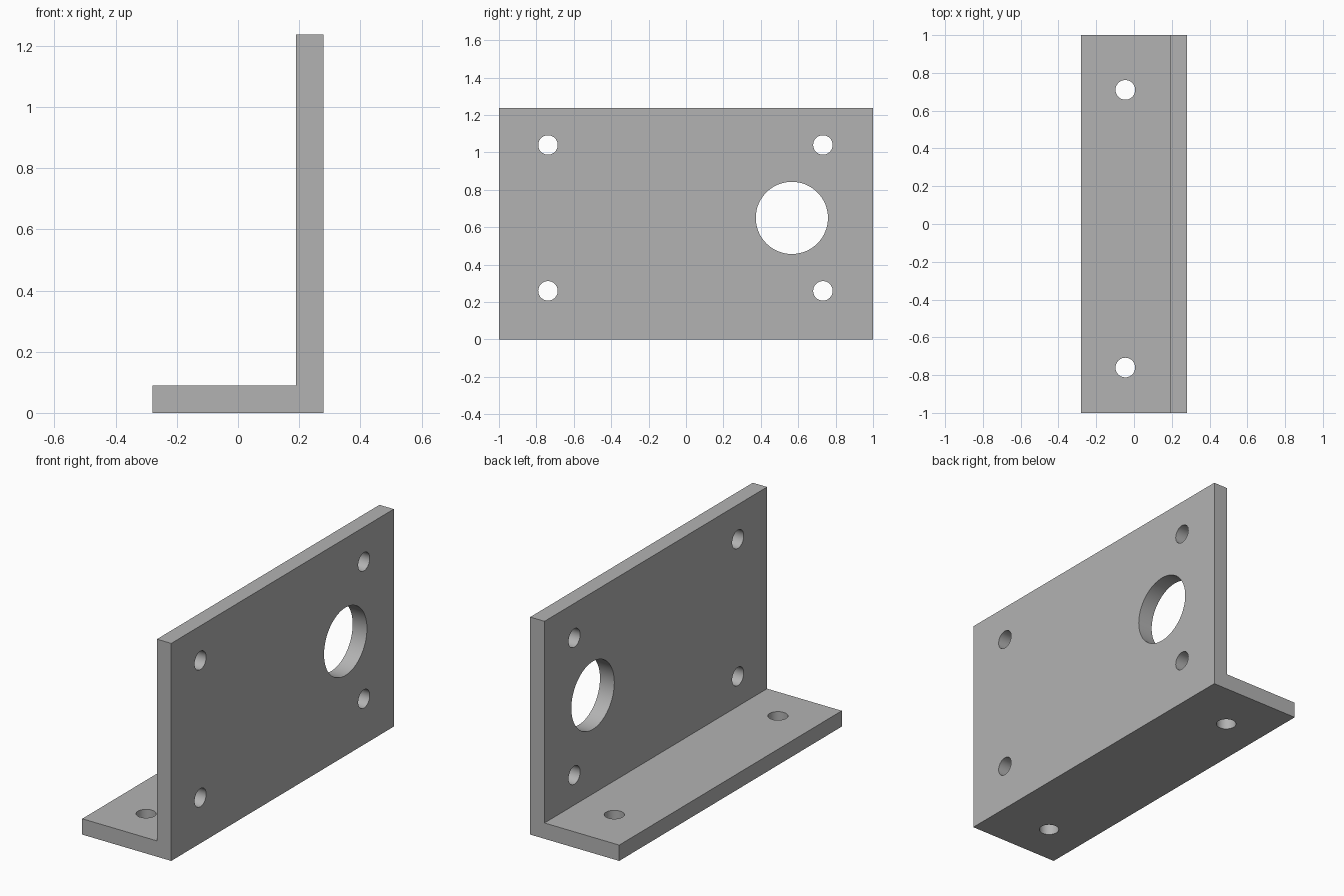
import bpy
import bmesh
from math import pi, radians
from mathutils import Matrix, Vector

cube = bpy.data.objects.get("Cube")
if cube:
    bpy.data.objects.remove(cube, do_unlink=True)

HALF_W, HALF_L, HEIGHT, THICK = 0.28, 1.0, 1.237, 0.09

metal = bpy.data.materials.new("plain grey metal")
metal.use_nodes = True
GREY = (0.45, 0.45, 0.45, 1)
metal.diffuse_color = GREY
metal.node_tree.nodes["Principled BSDF"].inputs["Base Color"].default_value = GREY


def add_object(name, bm):
    bmesh.ops.recalc_face_normals(bm, faces=bm.faces)
    mesh = bpy.data.meshes.new(name)
    bm.to_mesh(mesh)
    bm.free()
    mesh.materials.append(metal)
    obj = bpy.data.objects.new(name, mesh)
    bpy.context.collection.objects.link(obj)
    return obj


# L-shaped section extruded along the length
inner = HALF_W - THICK
section = [(-HALF_W, 0), (HALF_W, 0), (HALF_W, HEIGHT),
           (inner, HEIGHT), (inner, THICK), (-HALF_W, THICK)]
bm = bmesh.new()
face = bm.faces.new([bm.verts.new((x, -HALF_L, z)) for x, z in section])
extruded = bmesh.ops.extrude_face_region(bm, geom=[face])
bmesh.ops.translate(bm, vec=Vector((0, 2 * HALF_L, 0)),
                    verts=[g for g in extruded["geom"] if isinstance(g, bmesh.types.BMVert)])
bracket = add_object("angle_bracket", bm)

# All holes as one cutter: (centre, radius, drilled through the wall?)
wall_x = HALF_W - THICK / 2
holes = [((wall_x, y, z), 0.052, True) for y in (-0.738, 0.732) for z in (0.26, 1.04)]
holes.append(((wall_x, 0.566, 0.65), 0.193, True))
holes += [((-0.046, y, THICK / 2), 0.052, False) for y in (-0.76, 0.71)]

bm = bmesh.new()
for centre, radius, through_wall in holes:
    turn = Matrix.Rotation(pi / 2 if through_wall else 0, 4, "Y")
    bmesh.ops.create_cone(bm, cap_ends=True, segments=64, radius1=radius, radius2=radius,
                          depth=THICK * 2, matrix=Matrix.Translation(centre) @ turn)
cutter = add_object("hole_cutter", bm)
cutter.hide_render = True

cut = bracket.modifiers.new("holes", "BOOLEAN")
cut.operation = "DIFFERENCE"
cut.solver = "EXACT"
cut.object = cutter

# Apply the cut, drop the cutter, and smooth the hole walls
bpy.ops.object.select_all(action="DESELECT")
bracket.select_set(True)
bpy.context.view_layer.objects.active = bracket
bpy.ops.object.modifier_apply(modifier=cut.name)
bpy.data.objects.remove(cutter, do_unlink=True)
bpy.ops.object.shade_smooth_by_angle(angle=radians(30))
